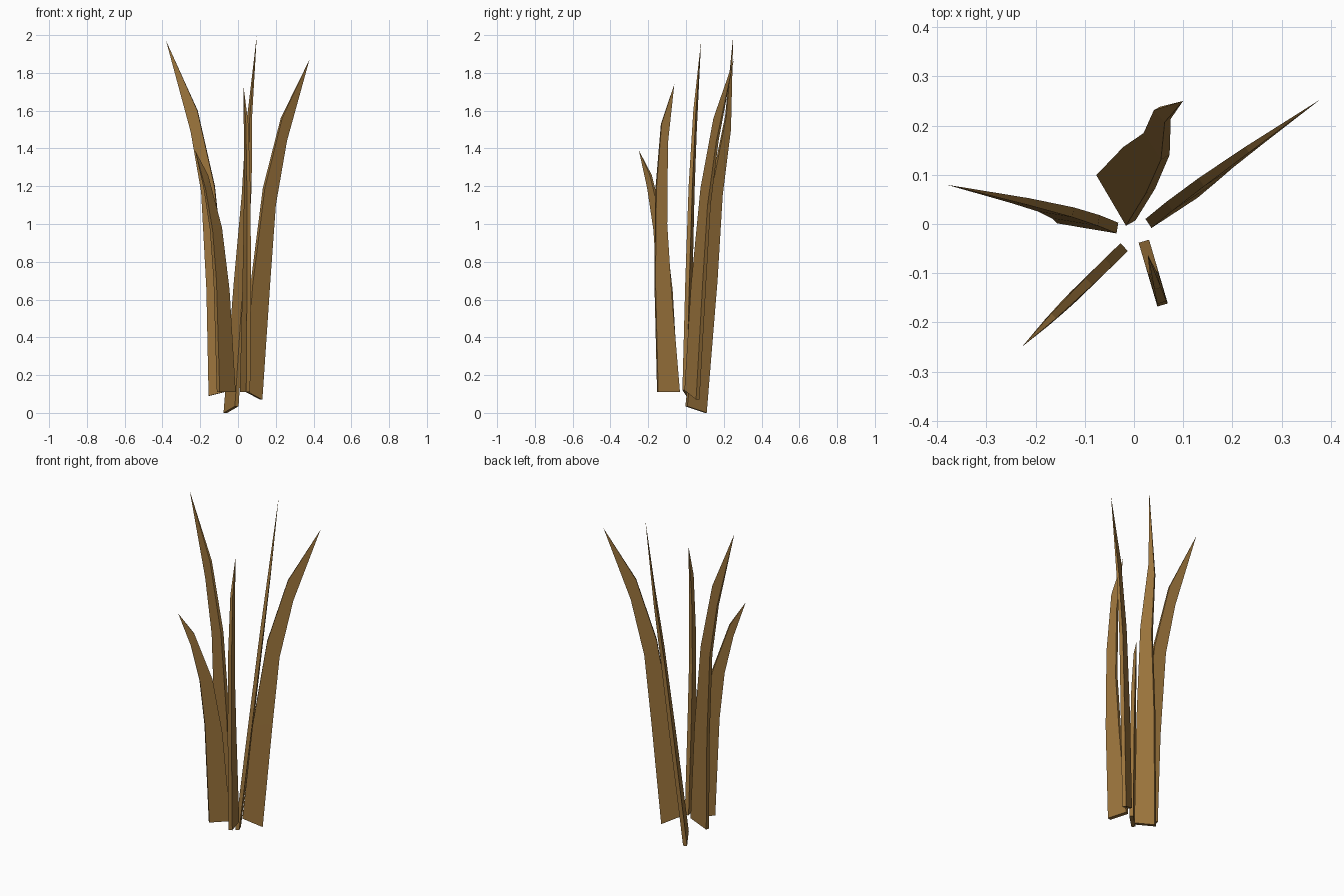
import bpy, bmesh, math
from mathutils import Vector

if "Cube" in bpy.data.objects:
    bpy.data.objects.remove(bpy.data.objects["Cube"])

brown = bpy.data.materials.new("dry_grass_brown")
brown.diffuse_color = (0.33, 0.175, 0.045, 1)
brown.use_nodes = True
brown.node_tree.nodes["Principled BSDF"].inputs["Base Color"].default_value = brown.diffuse_color

THICKNESS = (0.022, 0.022, 0.02, 0.014)   # tapers towards the tip


def blade(name, origin, angle, lean, inner, outer, tip):
    """Thin upright leaf; inner/outer edges are (radius, height) pairs."""
    a = math.radians(angle)
    out = Vector((math.cos(a), math.sin(a), 0))
    side = Vector((out.y, -out.x, 0))
    base = Vector((origin[0], origin[1], 0))

    def point(rz, offset):
        r, z = rz
        return base + out * r + side * (lean * z + offset) + Vector((0, 0, z))

    bm = bmesh.new()
    rings = []
    for p, q, t in zip(inner, outer, THICKNESS):
        corners = ((p, -t / 2), (p, t / 2), (q, t / 2), (q, -t / 2))
        rings.append([bm.verts.new(point(c, o)) for c, o in corners])
    end = bm.verts.new(point(tip, 0))
    bm.faces.new(rings[0])
    for low, high in zip(rings, rings[1:]):
        for i in range(4):
            j = (i + 1) % 4
            bm.faces.new((low[i], low[j], high[j], high[i]))
    for i in range(4):
        bm.faces.new((rings[-1][i], rings[-1][(i + 1) % 4], end))
    bmesh.ops.recalc_face_normals(bm, faces=bm.faces)
    mesh = bpy.data.meshes.new(name)
    bm.to_mesh(mesh)
    bm.free()
    mesh.materials.append(brown)
    bpy.context.collection.objects.link(bpy.data.objects.new(name, mesh))


# Five blades fanning out of the clump
blade("right_blade", (0.03, 0), 33.5, -0.01,
      [(0, 0.12), (0.055, 0.68), (0.136, 1.19), (0.25, 1.56)],
      [(0.112, 0.07), (0.167, 0.7), (0.205, 1.1), (0.28, 1.44)], (0.43, 1.87))
blade("left_blade", (-0.034, -0.01), 170.2, 0.015,
      [(0, 0.12), (0.04, 0.7), (0.094, 1.2), (0.187, 1.6)],
      [(0.122, 0.09), (0.135, 0.65), (0.165, 1.17), (0.223, 1.49)], (0.357, 1.97))
blade("front_left_blade", (-0.02, -0.047), 224.3, 0,
      [(0, 0.11), (0.045, 0.65), (0.1, 0.98), (0.2, 1.26)],
      [(0.118, 0.11), (0.142, 0.7), (0.17, 0.97), (0.22, 1.19)], (0.29, 1.39))
blade("front_blade", (0.02, -0.035), -73.6, 0,
      [(0, 0.11), (0.047, 0.65), (0.07, 1.0), (0.065, 1.43)],
      [(0.12, 0.11), (0.135, 0.7), (0.13, 1.18), (0.1, 1.53)], (0.028, 1.74))
blade("back_blade", (-0.01, 0), 118.6, 0.108,
      [(0, 0.035), (0.038, 0.65), (0.084, 1.2), (0.147, 1.57)],
      [(0.119, 0.0), (0.143, 0.7), (0.148, 1.15), (0.179, 1.5)], (0.167, 2.0))
